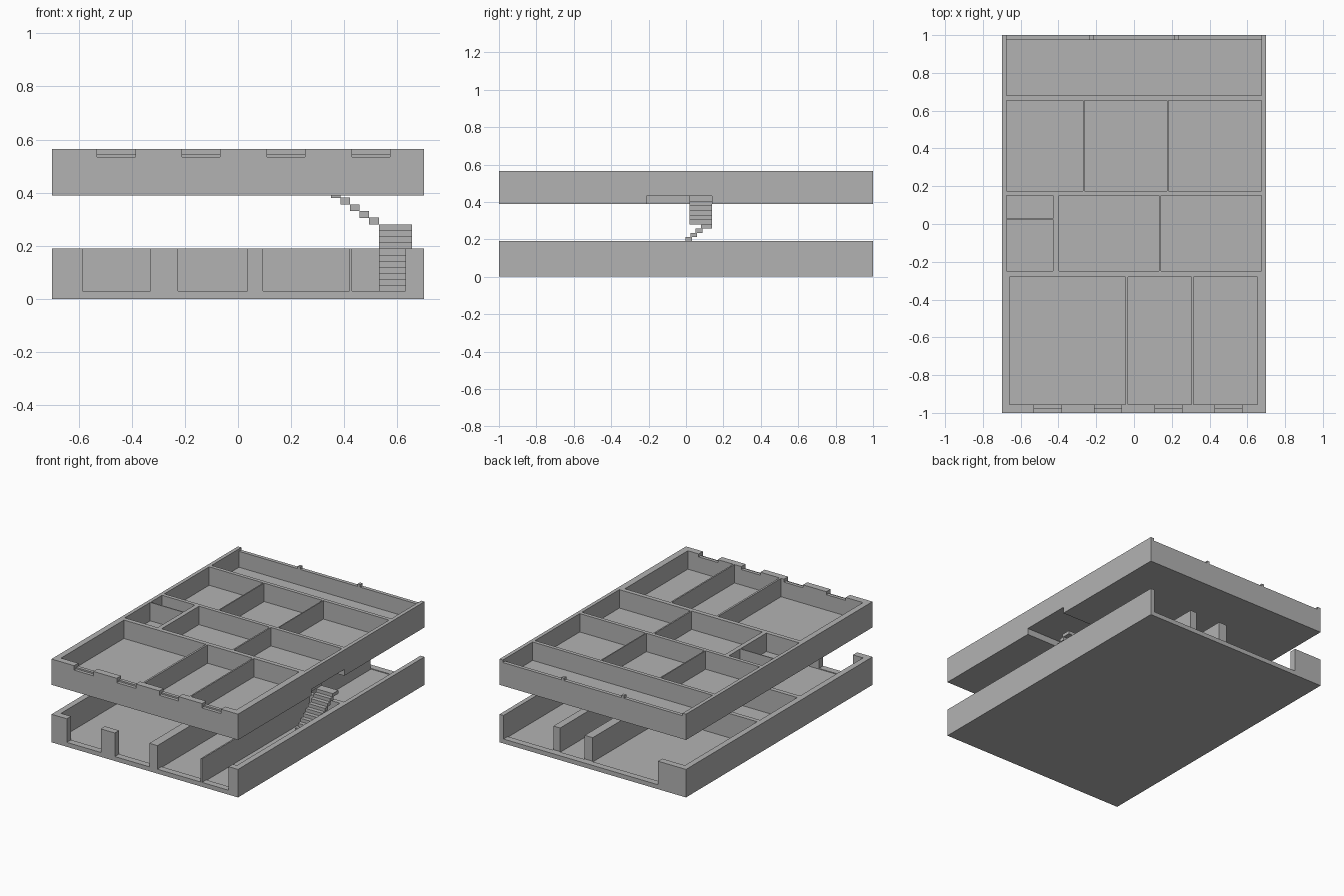
import bpy, bmesh
from mathutils import Matrix, Vector

mat = bpy.data.materials.new("plain_grey")
mat.diffuse_color = (0.45, 0.45, 0.45, 1)


def boxes(name, items):
    """One object from boxes given as (x0, x1, y0, y1, z0, z1)."""
    bm = bmesh.new()
    for x0, x1, y0, y1, z0, z1 in items:
        centre = Vector((x0 + x1, y0 + y1, z0 + z1)) / 2
        size = Matrix.Diagonal((x1 - x0, y1 - y0, z1 - z0, 1))
        bmesh.ops.create_cube(bm, size=1, matrix=Matrix.Translation(centre) @ size)
    mesh = bpy.data.meshes.new(name)
    bm.to_mesh(mesh)
    bm.free()
    obj = bpy.data.objects.new(name, mesh)
    bpy.context.collection.objects.link(obj)
    mesh.materials.append(mat)
    return obj


def cut(obj, items):
    """Carve a set of separate boxes out of an object."""
    cutter = boxes("cutter", items)
    cutter.hide_render = True
    mod = obj.modifiers.new("cut", 'BOOLEAN')
    mod.operation, mod.solver, mod.object = 'DIFFERENCE', 'EXACT', cutter
    bpy.context.view_layer.objects.active = obj
    bpy.ops.object.modifier_apply(modifier=mod.name)
    bpy.data.objects.remove(cutter)


def plan(rects, z0, z1):
    return [(*r, z0, z1) for r in rects]


# Lower storey: slab with rooms hollowed out and open front and back
lower = boxes("lower_storey", [(-0.7, 0.7, -1, 1, 0, 0.19)])
cut(lower, plan([
    (-0.66, 0.035, -0.955, -0.28), (0.095, 0.42, -0.955, -0.28), (0.43, 0.66, -0.955, 0.15),
    (-0.66, -0.10, -0.25, 0.15), (-0.08, 0.40, -0.25, 0.15),
    (-0.66, 0.035, 0.18, 0.955), (0.095, 0.28, 0.18, 0.955), (0.33, 0.67, 0.18, 0.955)], 0.025, 0.3))
cut(lower, plan([(a, b, -1.1, -0.94) for a, b in
                 ((-0.585, -0.33), (-0.225, 0.035), (0.095, 0.42), (0.43, 0.63))]
                + [(-0.49, 0.67, 0.95, 1.1)], 0.03, 0.3))

# Upper storey: slab with rooms hollowed out
upper = boxes("upper_storey", [(-0.7, 0.7, -1, 1, 0.39, 0.565)])
cut(upper, plan([
    (-0.675, 0.675, 0.68, 0.975),
    (-0.675, -0.27, 0.175, 0.655), (-0.262, 0.175, 0.175, 0.655), (0.182, 0.675, 0.175, 0.655),
    (-0.675, -0.428, 0.03, 0.15), (-0.675, -0.428, -0.25, 0.023),
    (-0.398, 0.132, -0.25, 0.15), (0.142, 0.675, -0.25, 0.15),
    (-0.66, -0.045, -0.955, -0.28), (-0.032, 0.305, -0.955, -0.28),
    (0.315, 0.655, -0.955, -0.28)], 0.44, 0.7))

# Front window notches (stepped), and stairwell recess under the slab
windows = ((-0.53, -0.385), (-0.21, -0.067), (0.11, 0.253), (0.43, 0.573))
cut(upper, plan([(a, b, -1.1, -0.978) for a, b in windows], 0.535, 0.7)
    + [(0.32, 0.8, -0.21, 0.14, 0.3, 0.433)])
cut(upper, plan([(a, b, -0.979, -0.94) for a, b in windows], 0.545, 0.7))

# Back parapet lowered between small posts
cut(upper, plan([(-0.675, -0.235, 0.97, 1.1), (-0.215, 0.215, 0.97, 1.1),
                 (0.235, 0.675, 0.97, 1.1)], 0.548, 0.7))

# Stairs: lower flight climbs to the back, upper flight turns left
rise = 0.0227
boxes("lower_stairs", [(0.53, 0.655, -0.2 + 0.028 * i, -0.165 + 0.028 * i if i < 10 else 0.14,
                        0.03 + rise * i, 0.03 + rise * (i + 1)) for i in range(11)])
boxes("upper_stairs", [(0.494 - 0.036 * i, 0.53 - 0.036 * i, 0.02, 0.14,
                        0.28 + 0.025 * i, 0.306 + 0.025 * i) for i in range(6)])
